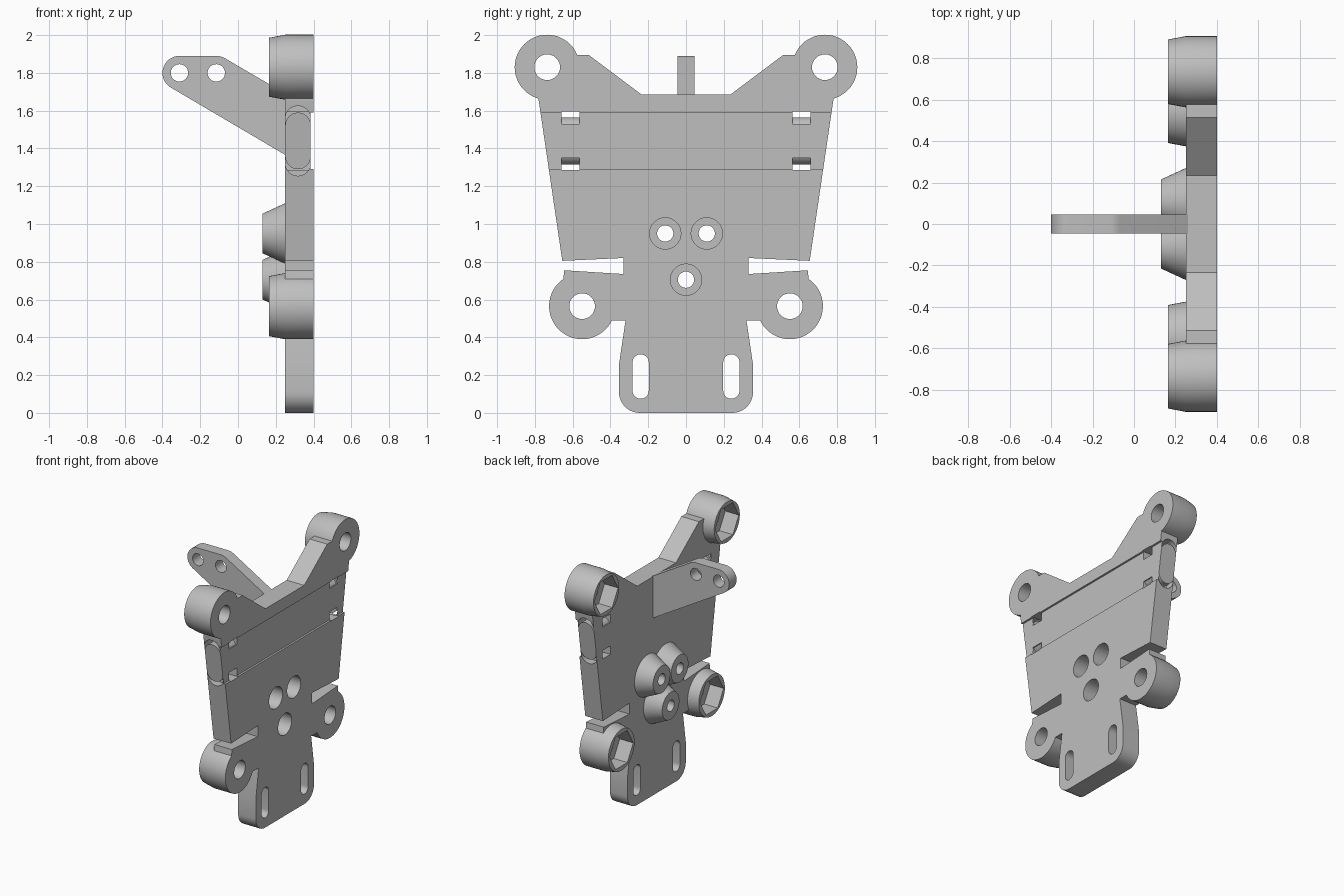
import bpy
import bmesh
from math import sin, cos, pi, radians

cube = bpy.data.objects.get("Cube")
if cube:
    bpy.data.objects.remove(cube, do_unlink=True)

grey = bpy.data.materials.new("light_grey_plastic")
grey.use_nodes = True
colour = (0.52, 0.52, 0.52, 1)
grey.diffuse_color = colour
grey.node_tree.nodes["Principled BSDF"].inputs["Base Color"].default_value = colour

BACK, FRONT = 0.25, 0.40      # plate thickness along x


def loft(name, rings):
    """Solid skinned through equal-length rings of 3D points."""
    bm = bmesh.new()
    loops = [[bm.verts.new(p) for p in ring] for ring in rings]
    n = len(loops[0])
    for a, b in zip(loops, loops[1:]):
        for i in range(n):
            j = (i + 1) % n
            bm.faces.new((a[i], a[j], b[j], b[i]))
    bm.faces.new(loops[0][::-1])
    bm.faces.new(loops[-1])
    bmesh.ops.recalc_face_normals(bm, faces=bm.faces)
    mesh = bpy.data.meshes.new(name)
    bm.to_mesh(mesh)
    bm.free()
    mesh.materials.append(grey)
    ob = bpy.data.objects.new(name, mesh)
    bpy.context.collection.objects.link(ob)
    return ob


def prism_x(name, pts, a, b):
    return loft(name, [[(x, y, z) for y, z in pts] for x in (a, b)])


def prism_y(name, pts, a, b):
    return loft(name, [[(x, y, z) for x, z in pts] for y in (a, b)])


def arc(u, v, r, start, end, n=16):
    steps = [radians(start + (end - start) * i / n) for i in range(n + 1)]
    return [(u + r * cos(t), v + r * sin(t)) for t in steps]


def turned(name, y, z, profile, n=48):
    """Round part along x from (x, radius) pairs."""
    return loft(name, [[(x, p, q) for p, q in arc(y, z, r, 0, 360, n)[:-1]]
                       for x, r in profile])


def combine(target, other, operation):
    mod = target.modifiers.new("cut", 'BOOLEAN')
    mod.operation = operation
    mod.solver = 'EXACT'
    mod.object = other
    bpy.context.view_layer.objects.active = target
    bpy.ops.object.modifier_apply(modifier=mod.name)
    bpy.data.objects.remove(other, do_unlink=True)


# Plate outline, one half, top to bottom
half = [(0.235, 1.685), (0.515, 1.895), (0.58, 1.895), (0.735, 1.83),
        (0.78, 1.68), (0.78, 1.655), (0.655, 0.805), (0.33, 0.82),
        (0.33, 0.735), (0.645, 0.755), (0.65, 0.70), (0.55, 0.565),
        (0.45, 0.49), (0.32, 0.49), (0.355, 0.255)]
half += arc(0.245, 0.11, 0.11, 0, -90, 10)
outline = half + [(-y, z) for y, z in reversed(half)]
plate = prism_x("mounting_plate", outline, BACK, FRONT)

# Corner bosses and tapered screw bosses
corners = [(s * y, z, r) for s in (-1, 1)
           for y, z, r in ((0.735, 1.83, 0.172), (0.55, 0.565, 0.175))]
screws = [(-0.11, 0.95), (0.11, 0.95), (0, 0.705)]
for y, z, r in corners:
    boss = turned("corner_boss", y, z, [(0.165, r - 0.016), (BACK, r), (FRONT, r)])
    combine(plate, boss, 'UNION')
for y, z in screws:
    boss = turned("screw_boss", y, z, [(0.13, 0.105), (BACK, 0.16), (0.27, 0.16)])
    combine(plate, boss, 'UNION')

# Bolt holes with hexagonal nut pockets
for y, z, r in corners:
    combine(plate, turned("bolt_hole", y, z, [(0, 0.068), (0.5, 0.068)], 32), 'DIFFERENCE')
    combine(plate, turned("nut_pocket", y, z, [(0.1, 0.143), (0.28, 0.143)], 6), 'DIFFERENCE')

# Counterbored screw holes
for y, z in screws:
    bore = turned("screw_hole", y, z, [(0, 0.043), (0.21, 0.043), (0.21, 0.083), (0.5, 0.083)], 32)
    combine(plate, bore, 'DIFFERENCE')

# Adjustment slots at the foot
for y in (-0.24, 0.24):
    slot = arc(y, 0.267, 0.043, 0, 180) + arc(y, 0.118, 0.043, 180, 360)
    combine(plate, prism_x("foot_slot", slot, 0.1, 0.5), 'DIFFERENCE')

# Shallow strap band across the face
band = [(0.385, 1.29), (0.5, 1.29), (0.5, 1.59), (0.385, 1.59)]
combine(plate, prism_y("strap_band", band, -1, 1), 'DIFFERENCE')

# Curved strap passages at both side edges
MID, CX, R = 1.44, 0.3175, 0.0675
for side in (-1, 1):
    for up in (-1, 1):
        inner = arc(CX, 0.0575, R, 180, 0)
        opening = [(0.2, 0.0575)] + inner + [(0.5, 0.0575), (0.5, 0.155), (0.2, 0.155)]
        opening = [(0.2, 0.155), (0.2, 0.09)] + arc(CX, 0.0575, R, 151, 29) + [(0.5, 0.09), (0.5, 0.155)]
        crescent = arc(CX, 0.0825, R, 180, 0) + arc(CX, 0.1175, R, 0, 180)
        for name, shape, a, b in (("strap_window", opening, 0.565, 0.66),
                                  ("strap_groove", crescent, 0.655, 0.95)):
            pts = [(x, MID + up * h) for x, h in shape]
            combine(plate, prism_y(name, pts, side * a, side * b), 'DIFFERENCE')

# Side arm with two eyelets
arm_pts = [(0.26, 1.36)] + arc(-0.31, 1.80, 0.09, 240, 90)
arm_pts += arc(-0.115, 1.80, 0.09, 90, 60, 4) + [(0.26, 1.685)]
arm = prism_y("side_arm", arm_pts, -0.045, 0.045)
for x in (-0.31, -0.115):
    eyelet = prism_y("eyelet", arc(x, 1.80, 0.046, 0, 360, 32)[:-1], -0.2, 0.2)
    combine(arm, eyelet, 'DIFFERENCE')

# Smooth the round walls, keep edges crisp
for ob in (plate, arm):
    bpy.ops.object.select_all(action='DESELECT')
    ob.select_set(True)
    bpy.context.view_layer.objects.active = ob
    bpy.ops.object.shade_smooth_by_angle(angle=radians(25))
